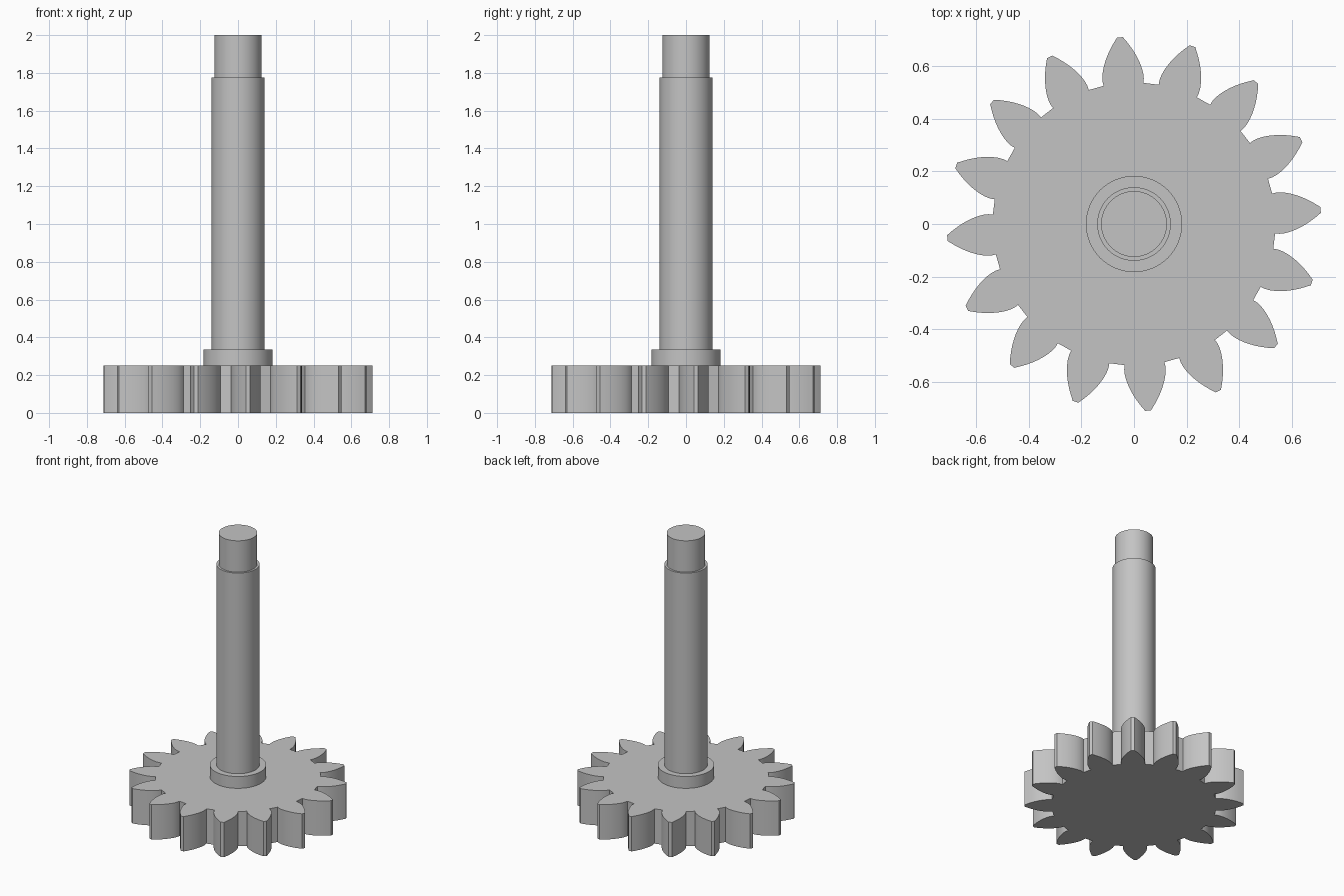
import bpy
import bmesh
from math import acos, cos, pi, radians, sin, tan

cube = bpy.data.objects.get("Cube")
if cube:
    bpy.data.objects.remove(cube, do_unlink=True)

steel = bpy.data.materials.new("steel_grey")
steel.use_nodes = True
GREY = (0.55, 0.55, 0.55, 1)
steel.diffuse_color = GREY
steel.node_tree.nodes["Principled BSDF"].inputs["Base Color"].default_value = GREY


def polar(r, a):
    return (r * cos(a), r * sin(a))


def prism(name, outline, z0, z1):
    """Extrude a closed outline from z0 up to z1."""
    bm = bmesh.new()
    face = bm.faces.new([bm.verts.new((x, y, z0)) for x, y in outline])
    top = bmesh.ops.extrude_face_region(bm, geom=[face], use_keep_orig=True)["geom"]
    bmesh.ops.translate(bm, vec=(0, 0, z1 - z0),
                        verts=[v for v in top if isinstance(v, bmesh.types.BMVert)])
    bmesh.ops.recalc_face_normals(bm, faces=bm.faces)
    mesh = bpy.data.meshes.new(name)
    bm.to_mesh(mesh)
    bm.free()
    mesh.materials.append(steel)
    obj = bpy.data.objects.new(name, mesh)
    bpy.context.collection.objects.link(obj)
    bpy.ops.object.select_all(action="DESELECT")
    obj.select_set(True)
    bpy.context.view_layer.objects.active = obj
    bpy.ops.object.shade_smooth_by_angle(angle=radians(20))
    return obj


def circle(r, n=64):
    return [polar(r, 2 * pi * i / n) for i in range(n)]


def gear_outline(teeth, root, base, tip, half_angle, phase, steps=8):
    """Spur gear outline with involute tooth flanks."""
    flank = [(root, half_angle)]
    for i in range(steps + 1):
        r = base + (tip - base) * i / steps
        a = acos(base / r)
        flank.append((r, half_angle - (tan(a) - a)))
    points = []
    for t in range(teeth):
        mid = phase + 2 * pi * t / teeth
        points += [polar(r, mid - h) for r, h in flank]
        points += [polar(r, mid + h) for r, h in reversed(flank)]
    return points


# Toothed wheel at the base
prism("gear_wheel", gear_outline(16, 0.538, 0.555, 0.712, radians(8.15), radians(4.3)), 0, 0.25)

# Stepped shaft rising from the wheel
prism("shaft_collar", circle(0.183), 0.25, 0.335)
prism("main_shaft", circle(0.14), 0.335, 1.775)
prism("shaft_end", circle(0.125), 1.775, 2)
